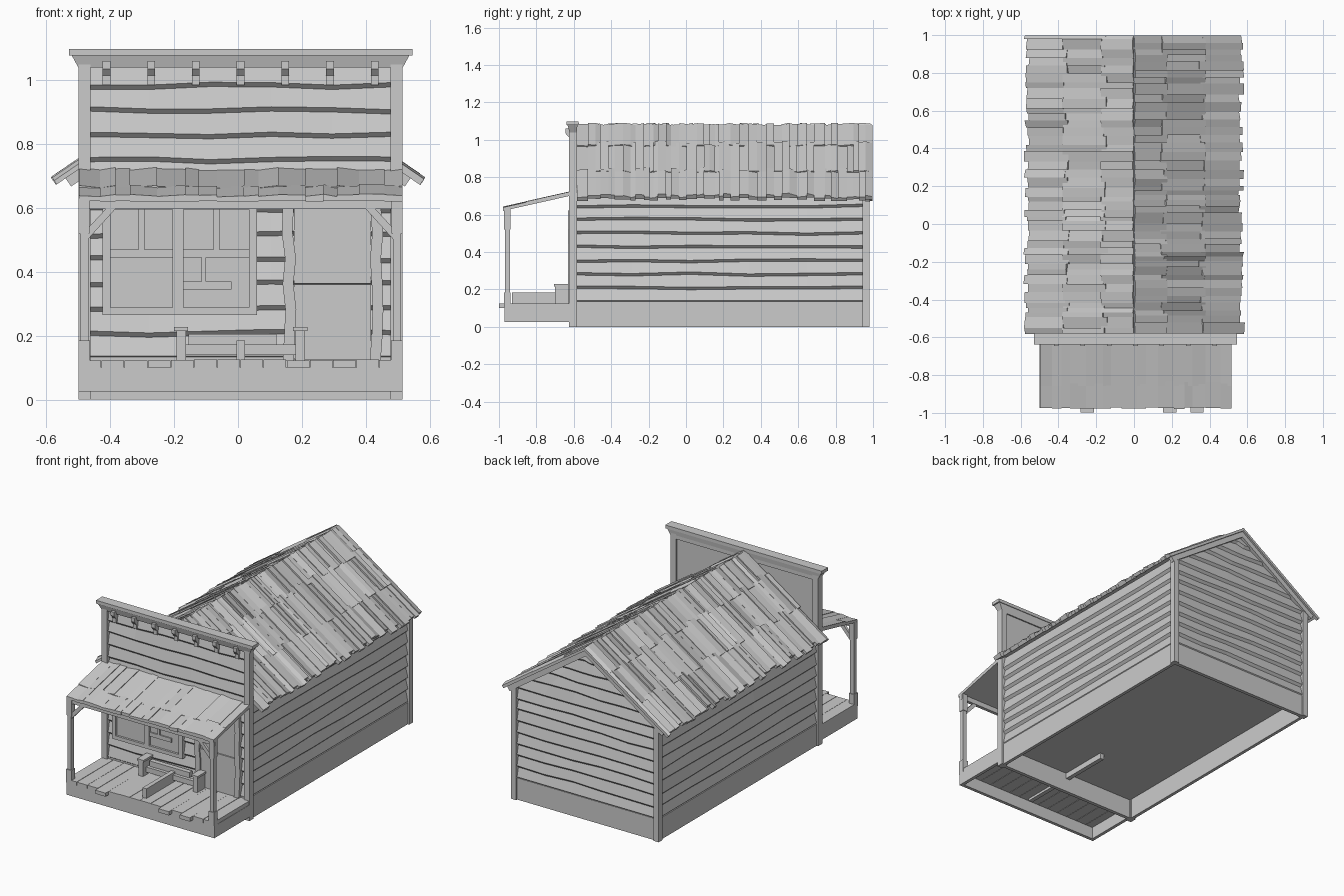
import bpy, bmesh, random
from mathutils import Vector

random.seed(7)
if "Cube" in bpy.data.objects:
    bpy.data.objects.remove(bpy.data.objects["Cube"], do_unlink=True)

wood = bpy.data.materials.new("weathered_grey")
wood.use_nodes = True
GREY = (0.6, 0.6, 0.6, 1)
wood.diffuse_color = GREY
wood.node_tree.nodes["Principled BSDF"].inputs["Base Color"].default_value = GREY

CX = 0.008                      # centre line of the walls
L, R = CX + 0.508, CX - 0.508   # outer faces of the corner boards
FRONT, BACK = -0.6, 0.96        # wall planes
jit = lambda a: random.uniform(-a, a)


def finish(name, bm):
    bmesh.ops.recalc_face_normals(bm, faces=bm.faces)
    me = bpy.data.meshes.new(name)
    bm.to_mesh(me)
    bm.free()
    me.materials.append(wood)
    ob = bpy.data.objects.new(name, me)
    bpy.context.collection.objects.link(ob)
    return ob


def hexa(bm, low, high):
    """Solid between two matching four-point loops."""
    a = [bm.verts.new(p) for p in low]
    b = [bm.verts.new(p) for p in high]
    bm.faces.new(a)
    bm.faces.new(b)
    for i in range(4):
        j = (i + 1) % 4
        bm.faces.new((a[i], a[j], b[j], b[i]))


def rect(x0, x1, y0, y1, z):
    return [(x0, y0, z), (x1, y0, z), (x1, y1, z), (x0, y1, z)]


def box(bm, x0, x1, y0, y1, z0, z1):
    hexa(bm, rect(x0, x1, y0, y1, z0), rect(x0, x1, y0, y1, z1))


def boxes(name, items):
    bm = bmesh.new()
    for it in items:
        box(bm, *it)
    return finish(name, bm)


def siding(name, place, span, z0, z1, pitch=0.073, segs=5):
    """Lapped boards: leaning faces with slanted undersides."""
    bm = bmesh.new()
    count = round((z1 - z0) / pitch)
    pitch = (z1 - z0) / count
    rows = []
    for i in range(count):
        z = z0 + i * pitch
        skew = [jit(0.006) for _ in range(segs + 1)] if i else [0] * (segs + 1)
        for out, dz in ((0.0, -0.007), (0.014, 0.007)):
            rows.append((z + dz, out, skew))
    rows.append((z1, 0.0, [0] * (segs + 1)))
    last = None
    for z, out, skew in rows:
        u0, u1 = span(z)
        row = [bm.verts.new(place(u0 + (u1 - u0) * k / segs, out, z + skew[k]))
               for k in range(segs + 1)]
        if last:
            for k in range(segs):
                bm.faces.new((last[k], last[k + 1], row[k + 1], row[k]))
        last = row
    return finish(name, bm)


# Solid body under the roof, its underside being the floor
bm = bmesh.new()
profile = [(R + 0.035, 0.12), (L - 0.035, 0.12), (L - 0.035, 0.72), (0, 1.06), (R + 0.035, 0.72)]
end = bm.faces.new([bm.verts.new((x, FRONT, z)) for x, z in profile])
ext = bmesh.ops.extrude_face_region(bm, geom=[end])
bmesh.ops.translate(bm, vec=(0, BACK - FRONT - 0.005, 0),
                    verts=[v for v in ext["geom"] if isinstance(v, bmesh.types.BMVert)])
finish("house_body", bm)

# Lapped wall boards on all four sides
long_span = lambda z: (FRONT, BACK)
siding("right_siding", lambda u, o, z: (R + 0.024 - o, u, z), long_span, 0.135, 0.72)
siding("left_siding", lambda u, o, z: (L - 0.024 + o, u, z), long_span, 0.135, 0.72)


def gable(z):
    half = max(0.004, (1.06 - z) / 0.684)
    return max(R + 0.03, -half), min(L - 0.03, half)


siding("back_siding", lambda u, o, z: (u, BACK + o, z), gable, 0.135, 1.05)
siding("front_siding", lambda u, o, z: (u, FRONT - 0.002 - o, z),
       lambda z: (R + 0.03, L - 0.03), 0.13, 1.06, 0.078)

# Base skirt and corner boards
boxes("base_skirt", [
    (R + 0.01, R + 0.03, FRONT, BACK, 0, 0.135),
    (L - 0.03, L - 0.01, FRONT, BACK, 0, 0.135),
    (R + 0.01, L - 0.01, BACK - 0.01, BACK + 0.012, 0, 0.135),
    (R + 0.01, L - 0.01, FRONT - 0.012, FRONT + 0.01, 0, 0.135)])
boxes("back_corner_boards", [(a, a + 0.036, BACK - 0.015, BACK + 0.022, 0, 0.7)
                             for a in (R, L - 0.036)])

# Tall front with a framed, recessed rear
boxes("false_front", [(R + 0.01, L - 0.01, FRONT - 0.002, FRONT + 0.008, 0.6, 1.06)])
boxes("front_corner_boards", [(a, a + 0.038, -0.625, -0.583, 0, 1.06) for a in (R, L - 0.038)])
boxes("rear_frame", [(R + 0.03, L - 0.03, -0.594, -0.584, z, z + 0.035) for z in (0.72, 1.025)])

# Cornice with flared underside, and its brackets
bm = bmesh.new()
hexa(bm, rect(R, L, -0.622, -0.585, 1.04), rect(R - 0.022, L + 0.022, -0.634, -0.58, 1.08))
box(bm, R - 0.03, L + 0.03, -0.638, -0.576, 1.078, 1.098)
finish("cornice", bm)
bm = bmesh.new()
for i in range(7):
    x = CX + (i - 3) * 0.14
    box(bm, x - 0.012, x + 0.012, -0.625, -0.6, 0.985, 1.06)
    hexa(bm, rect(x - 0.012, x + 0.012, -0.628, -0.6, 1.015),
         rect(x - 0.012, x + 0.012, -0.645, -0.6, 1.035))
    box(bm, x - 0.012, x + 0.012, -0.645, -0.6, 1.035, 1.06)
finish("cornice_brackets", bm)


def strips(bm, start, stop, widths, tiers, point, lift, ragged):
    """Loose roof planks laid side by side, broken into tiers."""
    a = start
    while a < stop - 1e-4:
        b = min(stop, a + random.uniform(*widths))
        if stop - b < widths[0] / 2:
            b = stop
        for k in range(len(tiers) - 1):
            t0, t1 = tiers[k], tiers[k + 1]
            if k == len(tiers) - 2:
                t1 += jit(ragged)
            if k:
                t0 += jit(0.03) - 0.03
            h, g = random.uniform(0, lift), random.uniform(0, lift)
            corners = [(a, t0, h), (b, t0, g), (b, t1, g), (a, t1, h)]
            hexa(bm, [point(u, t, -0.014) for u, t, _ in corners],
                 [point(u, t, q) for u, t, q in corners])
        a = b


# Main roof: planks down each slope, plus rear edge boards
for side, s in (("left", 1), ("right", -1)):
    def slope(u, t, h, s=s):
        return Vector((s * (0.565 * t + 0.56 * h), u, 1.078 - 0.385 * t + 0.82 * h))
    bm = bmesh.new()
    strips(bm, -0.582, 0.997, (0.022, 0.06), (0, 0.3, 0.66, 1.0), slope, 0.016, 0.025)
    finish(side + "_roof_planks", bm)
    bm = bmesh.new()
    hexa(bm, [slope(u, t, -0.045) for u, t in ((0.96, 0), (0.985, 0), (0.985, 0.97), (0.96, 0.97))],
         [slope(u, t, -0.01) for u, t in ((0.96, 0), (0.985, 0), (0.985, 0.97), (0.96, 0.97))])
    finish(side + "_rear_edge_board", bm)

# Porch roof
bm = bmesh.new()
strips(bm, R + 0.002, L, (0.04, 0.09), (0, 0.68, 1.0),
       lambda u, t, h: Vector((u, -0.605 - 0.37 * t, 0.718 - 0.083 * t + h)), 0.01, 0.012)
finish("porch_roof", bm)

# Porch posts with thick ends, front beam and corner braces
bm = bmesh.new()
for x, s in ((R + 0.018, 1), (L - 0.018, -1)):
    for w, z0, z1 in ((0.018, 0.1, 0.185), (0.013, 0.185, 0.52), (0.017, 0.52, 0.63)):
        box(bm, x - w, x + w, -0.955 - w, -0.955 + w, z0, z1)
    for c in (-0.965, -0.948):
        pts = [(0.01, 0.5), (0.01, 0.535), (0.075, 0.605), (0.105, 0.605)]
        loop = [(x + s * d, c, z) for d, z in pts]
        if c == -0.965:
            low = loop
    hexa(bm, low, loop)
box(bm, R, L, -0.965, -0.945, 0.597, 0.628)
finish("porch_frame", bm)

# Porch floor, a few planks sticking out in front
bm = bmesh.new()
n = 14
for i in range(n):
    x0, x1 = R + (L - R) * i / n, R + (L - R) * (i + 1) / n
    out = 0.027 if i in (3, 9, 11) else 0
    box(bm, x0, x1 - 0.002, -0.972 - out, -0.6, 0.1, 0.122 + random.uniform(0, 0.004))
finish("porch_planks", bm)
boxes("porch_skirt", [
    (R, L, -0.97, -0.95, 0.025, 0.1),
    (R, R + 0.02, -0.97, -0.62, 0.025, 0.1),
    (L - 0.02, L, -0.97, -0.62, 0.025, 0.1)])

# Fallen beam and broken bench
boxes("fallen_beam", [(-0.005, 0.022, -0.93, -0.28, 0.085, 0.185)])
items = [(-0.165, 0.18, -0.67, -0.645, 0.14, 0.172), (-0.155, 0.12, -0.65, -0.62, 0.172, 0.205)]
for x in (-0.178, 0.195):
    items += [(x - 0.015, x + 0.015, -0.7, -0.61, 0.12, 0.215),
              (x - 0.022, x + 0.022, -0.706, -0.61, 0.215, 0.228)]
boxes("broken_bench", items)

# Window: backing, outer frame, middle post and glazing bars
Y = -0.632
items = [(-0.42, 0.055, -0.619, -0.6, 0.27, 0.62),
         (-0.425, 0.06, Y, -0.6, 0.265, 0.288), (-0.425, 0.06, Y, -0.6, 0.595, 0.62),
         (-0.425, -0.4, Y, -0.6, 0.265, 0.62), (0.035, 0.06, Y, -0.6, 0.265, 0.62),
         (-0.205, -0.17, Y, -0.6, 0.265, 0.62)]
for x0, x1 in ((-0.4, -0.205), (-0.17, 0.035)):
    m = (x0 + x1) / 2
    items += [(x0, x1, -0.627, -0.6, 0.445, 0.47), (m - 0.009, m + 0.009, -0.627, -0.6, 0.47, 0.6)]
items += [(-0.17, -0.02, -0.627, -0.6, 0.345, 0.37), (-0.115, -0.1, -0.627, -0.6, 0.37, 0.45)]
boxes("window", items)

# Door in two halves, with uneven side trim
boxes("door", [(0.175, 0.417, -0.623, -0.6, 0.125, 0.36), (0.175, 0.417, -0.62, -0.6, 0.363, 0.6)])
bm = bmesh.new()
for x in (0.16, 0.433):
    cuts = [0.122 + 0.08 * i for i in range(7)]
    offs = [jit(0.006) for _ in cuts]
    for i in range(6):
        a, b = x + offs[i], x + offs[i + 1]
        hexa(bm, rect(a - 0.017, a + 0.017, Y, -0.6, cuts[i]),
             rect(b - 0.017, b + 0.017, Y, -0.6, cuts[i + 1]))
box(bm, 0.14, 0.45, Y, -0.6, 0.598, 0.622)
finish("door_trim", bm)
